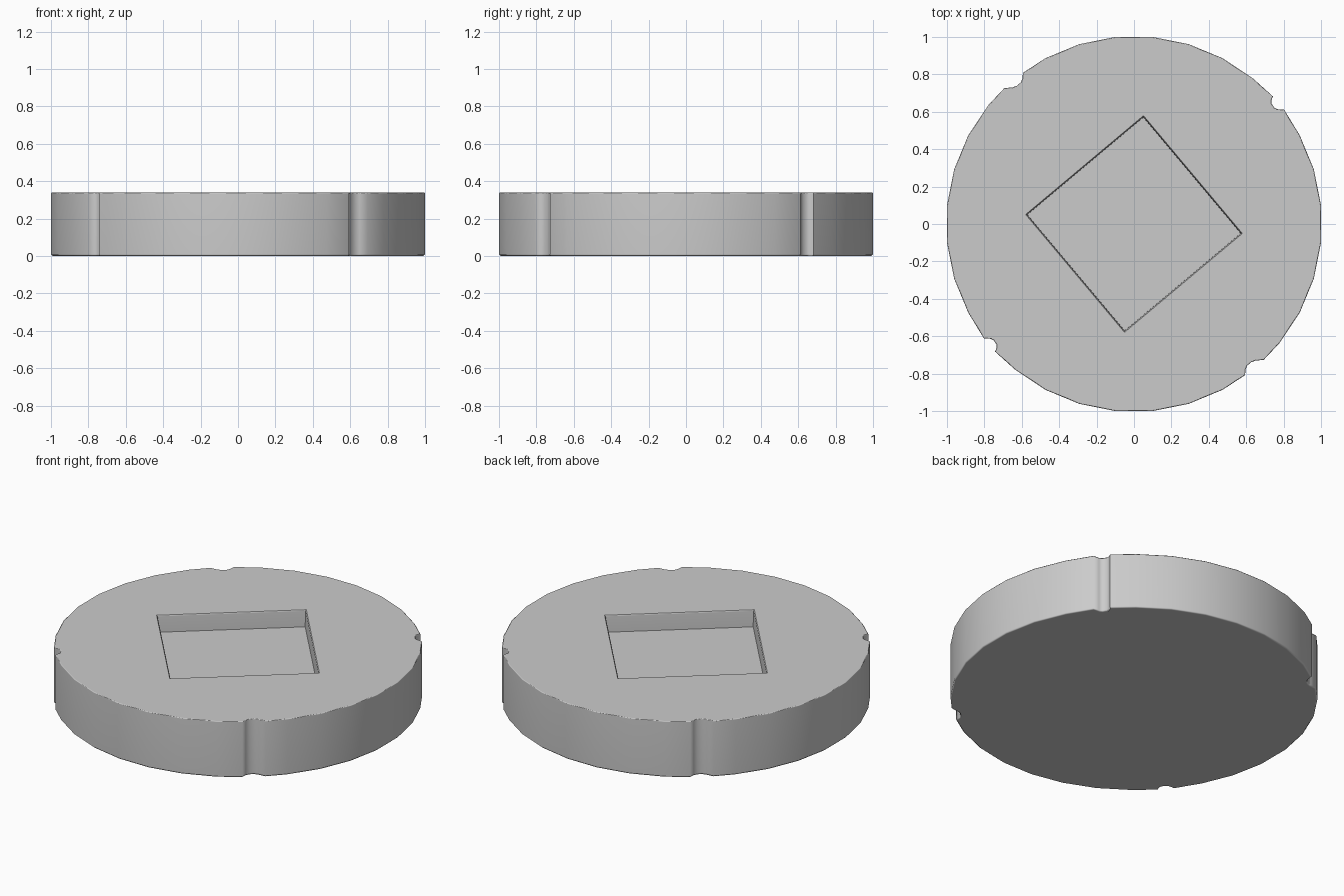
import bpy, bmesh
from math import cos, sin, radians

if "Cube" in bpy.data.objects:
    bpy.data.objects.remove(bpy.data.objects["Cube"])

HEIGHT = 0.34


def stack(name, rings):
    """Closed solid from equal-length rings of 3D points, bottom to top."""
    bm = bmesh.new()
    loops = [[bm.verts.new(p) for p in ring] for ring in rings]
    n = len(loops[0])
    for a, b in zip(loops, loops[1:]):
        for i in range(n):
            j = (i + 1) % n
            bm.faces.new((a[i], a[j], b[j], b[i]))
    bm.faces.new(loops[0][::-1])
    bm.faces.new(loops[-1])
    bm.normal_update()
    mesh = bpy.data.meshes.new(name)
    bm.to_mesh(mesh)
    bm.free()
    obj = bpy.data.objects.new(name, mesh)
    bpy.context.collection.objects.link(obj)
    return obj


# Outline: 32-sided circle whose diagonal corners are replaced by notches
small_notch = [(0.803, 0.611), (0.765, 0.614), (0.748, 0.624),
               (0.735, 0.645), (0.735, 0.662), (0.743, 0.682)]
large_notch = [(-0.594, 0.808), (-0.596, 0.778), (-0.606, 0.756),
               (-0.627, 0.739), (-0.650, 0.730), (-0.693, 0.727)]
half = []
for k in range(16):
    a = radians(5.625 + 11.25 * k)
    if k == 3:
        half += small_notch
    elif k == 11:
        half += large_notch
    else:
        half.append((1.005 * cos(a), 1.005 * sin(a)))
outline = half + [(-x, -y) for x, y in half]

# Disc with narrow softened rims
disc = stack("notched_disc", [
    [(x * s, y * s, z) for x, y in outline]
    for z, s in ((0, 0.99), (0.009, 1), (HEIGHT - 0.005, 1), (HEIGHT, 0.995))])

# Turned square pocket, slightly flared at the mouth
pocket = stack("pocket_cutter", [
    [(r * cos(radians(85 + 90 * i)), r * sin(radians(85 + 90 * i)), z)
     for i in range(4)]
    for z, r in ((0.24, 0.572), (0.334, 0.575), (HEIGHT, 0.582), (0.4, 0.64))])
pocket.hide_render = True

cut = disc.modifiers.new("pocket", 'BOOLEAN')
cut.operation = 'DIFFERENCE'
cut.solver = 'EXACT'
cut.object = pocket
bpy.context.view_layer.objects.active = disc
disc.select_set(True)
bpy.ops.object.modifier_apply(modifier=cut.name)
bpy.data.objects.remove(pocket, do_unlink=True)

# Smooth sides with flat-looking caps
bpy.ops.object.shade_smooth_by_angle(angle=radians(50))
weighted = disc.modifiers.new("weighted_normals", 'WEIGHTED_NORMAL')
weighted.keep_sharp = True
